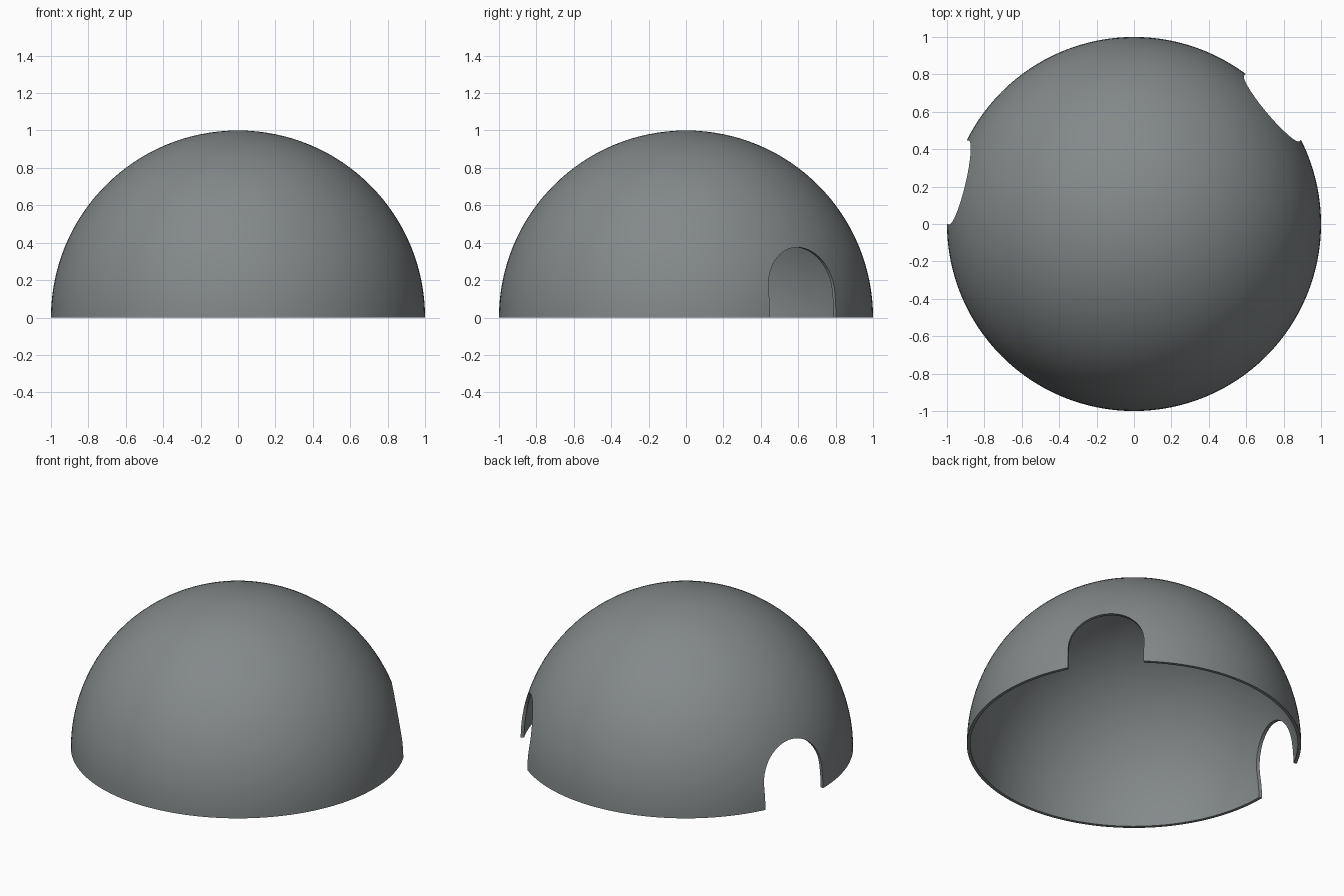
import bpy, bmesh
from math import sin, cos, pi, radians
from mathutils import Matrix, Vector

if "Cube" in bpy.data.objects:
    bpy.data.objects.remove(bpy.data.objects["Cube"])

THICKNESS = 0.02
DOOR_HALF_WIDTH = 0.23
DOOR_HEIGHT = 0.375
DOOR_ANGLES = (40, 166.7)

grey = bpy.data.materials.new("dome grey")
grey.use_nodes = True
colour = (0.23, 0.25, 0.255, 1)
grey.diffuse_color = colour
grey.node_tree.nodes["Principled BSDF"].inputs["Base Color"].default_value = colour


def make_object(name, bm):
    bmesh.ops.recalc_face_normals(bm, faces=bm.faces)
    mesh = bpy.data.meshes.new(name)
    bm.to_mesh(mesh)
    bm.free()
    mesh.materials.append(grey)
    obj = bpy.data.objects.new(name, mesh)
    bpy.context.collection.objects.link(obj)
    return obj


def make_shell(steps=32, segments=128):
    """Hollow half sphere, lathed from a thin quarter-ring section."""
    bm = bmesh.new()
    arc = [i * pi / 2 / steps for i in range(steps + 1)]
    inner = 1 - THICKNESS
    points = [(cos(a), 0, sin(a)) for a in arc]
    points += [(inner * cos(a), 0, inner * sin(a)) for a in reversed(arc)]
    verts = [bm.verts.new(p) for p in points]
    edges = [bm.edges.new((verts[i], verts[i + 1])) for i in range(len(verts) - 1)
             if i != steps]
    edges.append(bm.edges.new((verts[-1], verts[0])))
    bmesh.ops.spin(bm, geom=verts + edges, cent=(0, 0, 0), axis=(0, 0, 1),
                   angle=2 * pi, steps=segments)
    bmesh.ops.remove_doubles(bm, verts=bm.verts, dist=0.0005)
    return make_object("dome_shell", bm)


def make_cutter(angle, steps=32):
    """Round-topped doorway prism pointing out from the centre."""
    bm = bmesh.new()
    r = DOOR_HALF_WIDTH
    spring = DOOR_HEIGHT - r
    outline = [(-r, -0.2), (r, -0.2)]
    outline += [(r * cos(i * pi / steps), spring + r * sin(i * pi / steps))
                for i in range(steps + 1)]
    face = bm.faces.new([bm.verts.new((0.6, y, z)) for y, z in outline])
    grown = bmesh.ops.extrude_face_region(bm, geom=[face])
    tip = [v for v in grown["geom"] if isinstance(v, bmesh.types.BMVert)]
    bmesh.ops.translate(bm, verts=tip, vec=Vector((0.6, 0, 0)))
    bmesh.ops.transform(bm, matrix=Matrix.Rotation(radians(angle), 4, "Z"),
                        verts=bm.verts)
    cutter = make_object("doorway_cutter", bm)
    cutter.hide_render = True
    return cutter


# Dome
dome = make_shell()
bpy.ops.object.select_all(action="DESELECT")
bpy.context.view_layer.objects.active = dome
dome.select_set(True)

# Doorways
for angle in DOOR_ANGLES:
    cutter = make_cutter(angle)
    cut = dome.modifiers.new("doorway", "BOOLEAN")
    cut.operation = "DIFFERENCE"
    cut.solver = "EXACT"
    cut.object = cutter
    bpy.ops.object.modifier_apply(modifier=cut.name)
    bpy.data.objects.remove(cutter)

bpy.ops.object.shade_smooth_by_angle(angle=radians(30))
